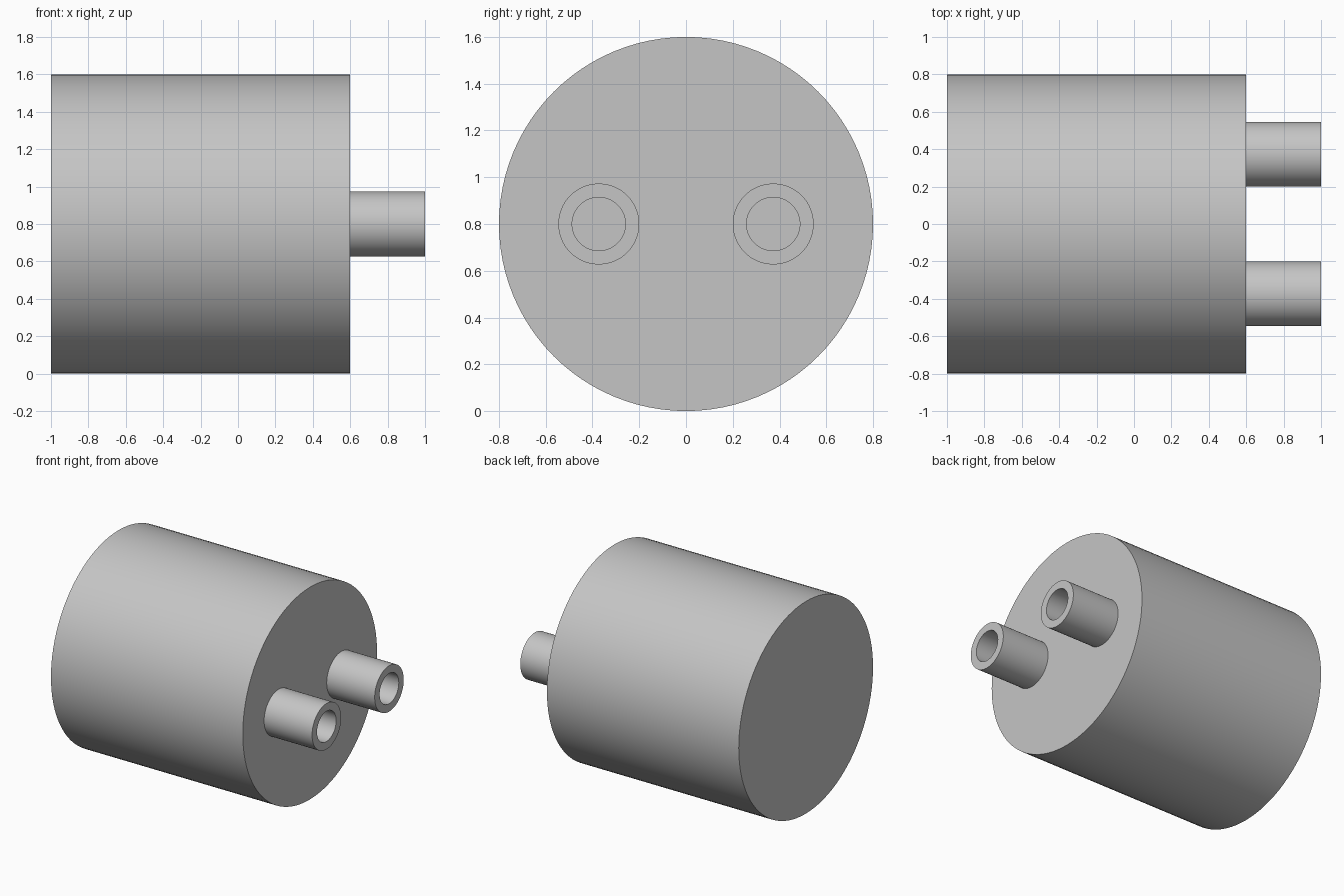
import bpy, bmesh, math
from mathutils import Vector

cube = bpy.data.objects.get("Cube")
if cube:
    bpy.data.objects.remove(cube, do_unlink=True)

SEGMENTS = 96
AXIS_Z = 0.8
FACE_X = 0.6

grey = bpy.data.materials.new("light_grey")
grey.use_nodes = True
colour = (0.56, 0.56, 0.56, 1)
grey.diffuse_color = colour
grey.node_tree.nodes["Principled BSDF"].inputs["Base Color"].default_value = colour


def lathe(name, profile, y=0.0):
    """Revolve an (x, radius) profile about an axis parallel to x."""
    bm = bmesh.new()
    verts = [bm.verts.new((x, 0, r)) for x, r in profile]
    edges = [bm.edges.new(pair) for pair in zip(verts, verts[1:])]
    bmesh.ops.spin(bm, geom=verts + edges, cent=(0, 0, 0), axis=(1, 0, 0),
                   angle=math.tau, steps=SEGMENTS, use_duplicate=False)
    bmesh.ops.remove_doubles(bm, verts=bm.verts, dist=0.0001)
    # Cap the open ends of a solid profile
    bmesh.ops.holes_fill(bm, edges=[e for e in bm.edges if e.is_boundary], sides=0)
    bmesh.ops.recalc_face_normals(bm, faces=bm.faces)
    mesh = bpy.data.meshes.new(name)
    bm.to_mesh(mesh)
    bm.free()
    mesh.materials.append(grey)
    obj = bpy.data.objects.new(name, mesh)
    obj.location = Vector((0, y, AXIS_Z))
    bpy.context.collection.objects.link(obj)
    bpy.ops.object.select_all(action='DESELECT')
    obj.select_set(True)
    bpy.context.view_layer.objects.active = obj
    bpy.ops.object.shade_smooth_by_angle(angle=math.radians(30))
    return obj


# Main drum
lathe("drum_body", [(-1, 0.8), (FACE_X, 0.8)])

# Two hollow pipe stubs on the end face
outer, inner = 0.173, 0.114
stub = [(FACE_X, outer), (1, outer), (1, inner), (FACE_X, inner), (FACE_X, outer)]
for side, y in (("front", -0.373), ("back", 0.373)):
    lathe(side + "_pipe", stub, y)
